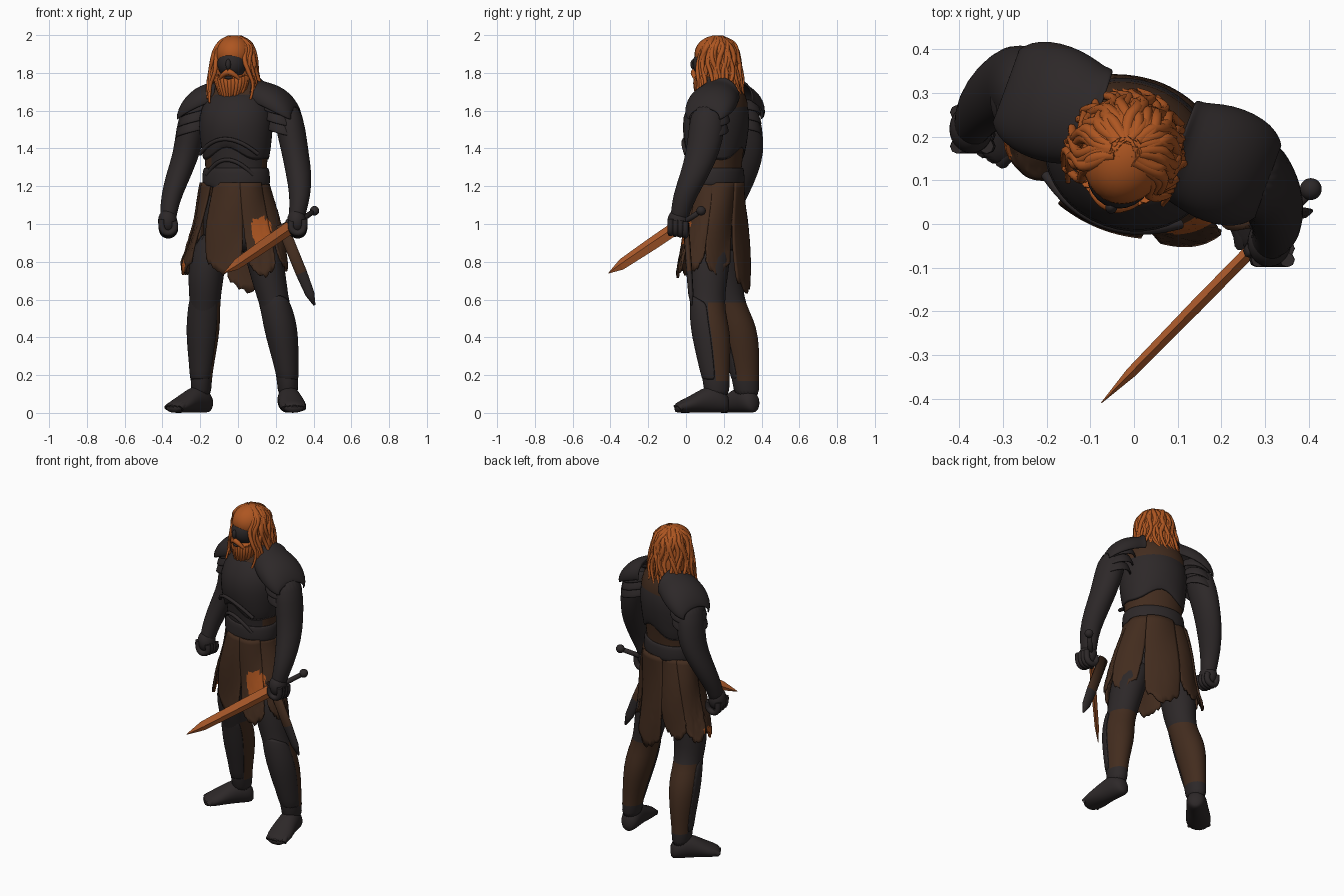
import bpy, bmesh, random
from math import sin, cos, pi, radians
from mathutils import Vector, Matrix

random.seed(4)
if "Cube" in bpy.data.objects:
    bpy.data.objects.remove(bpy.data.objects["Cube"])


def material(name, r, g, b):
    mat = bpy.data.materials.new(name)
    mat.use_nodes = True
    mat.diffuse_color = (r, g, b, 1)
    mat.node_tree.nodes["Principled BSDF"].inputs["Base Color"].default_value = (r, g, b, 1)
    return mat


STEEL = material("dark iron", .026, .021, .0215)
LEATHER = material("brown leather", .055, .025, .013)
HAIR = material("copper hair", .42, .092, .015)
BLADE = material("copper blade", .48, .12, .028)

BODY = Matrix.Translation((-.01, .16, 0)) @ Matrix.Rotation(radians(-20), 4, 'Z')
HEAD = Matrix.Translation((-.018, .165, 0)) @ Matrix.Rotation(radians(-15), 4, 'Z')
WORLD = Matrix()


def frame(origin, forward, up=(0, 0, 1)):
    """Matrix whose z axis runs forward and whose y axis leans to up."""
    z = Vector(forward).normalized()
    y = Vector(up)
    y = (y - z * y.dot(z)).normalized()
    rot = Matrix((y.cross(z), y, z)).transposed().to_4x4()
    return Matrix.Translation(origin) @ rot


def finish(name, bm, mats, matrix=WORLD, rule=None, subsurf=0, thick=0, smooth=True):
    bmesh.ops.transform(bm, matrix=matrix, verts=bm.verts)
    bmesh.ops.recalc_face_normals(bm, faces=bm.faces)
    for face in bm.faces:
        face.smooth = smooth
        if rule:
            face.material_index = int(rule(face.calc_center_median(), face.normal))
    mesh = bpy.data.meshes.new(name)
    bm.to_mesh(mesh)
    bm.free()
    obj = bpy.data.objects.new(name, mesh)
    bpy.context.collection.objects.link(obj)
    for mat in mats:
        mesh.materials.append(mat)
    if thick:
        obj.modifiers.new("Thickness", 'SOLIDIFY').thickness = thick
    if subsurf:
        mod = obj.modifiers.new("Smooth", 'SUBSURF')
        mod.levels = mod.render_levels = subsurf


def sheet(name, rows, mats, **options):
    """Open grid surface from equal rows of points."""
    bm = bmesh.new()
    grid = [[bm.verts.new(co) for co in row] for row in rows]
    for a, b in zip(grid, grid[1:]):
        for i in range(len(a) - 1):
            bm.faces.new((a[i], a[i + 1], b[i + 1], b[i]))
    finish(name, bm, mats, **options)


def loft(name, rings, mats, sides=20, caps=True, warp=None, **options):
    """Skin elliptical rings given as x, y, z, radius x, radius y."""
    bm = bmesh.new()
    loops = []
    for x, y, z, rx, ry in rings:
        loop = []
        for i in range(sides):
            a = 2 * pi * i / sides
            co = Vector((x + rx * sin(a), y - ry * cos(a), z))
            if warp:
                co.z += warp(co)
            loop.append(bm.verts.new(co))
        loops.append(loop)
    for low, high in zip(loops, loops[1:]):
        for i in range(sides):
            j = (i + 1) % sides
            bm.faces.new((low[i], low[j], high[j], high[i]))
    if caps:
        bm.faces.new(loops[0])
        bm.faces.new(loops[-1])
    finish(name, bm, mats, **options)


def ball(name, center, radii, mats, matrix=WORLD):
    bm = bmesh.new()
    bmesh.ops.create_uvsphere(bm, u_segments=28, v_segments=18, radius=1)
    finish(name, bm, mats, matrix @ Matrix.Translation(center) @ Matrix.Diagonal((*radii, 1)))


def tubes(name, paths, mat, depth, matrix=WORLD, taper=0):
    """Round strands through points, thinning to the end by taper."""
    curve = bpy.data.curves.new(name, 'CURVE')
    curve.dimensions = '3D'
    curve.bevel_depth = depth
    curve.bevel_resolution = 2
    curve.resolution_u = 4
    curve.use_fill_caps = True
    for path in paths:
        spline = curve.splines.new('NURBS')
        spline.points.add(len(path) - 1)
        for i, co in enumerate(path):
            spline.points[i].co = (*(matrix @ Vector(co)), 1)
            spline.points[i].radius = 1 - taper * (i / (len(path) - 1)) ** 2
        spline.order_u = 3
        spline.use_endpoint_u = True
    curve.materials.append(mat)
    bpy.context.collection.objects.link(bpy.data.objects.new(name, curve))


# Torso, breastplate and belt
loft("torso", [(0, 0, 1.08, .17, .13), (0, 0, 1.22, .165, .125), (0, 0, 1.34, .17, .135),
               (0, 0, 1.47, .19, .155), (0, .01, 1.6, .195, .165), (0, .03, 1.69, .17, .125),
               (0, .03, 1.75, .12, .085), (0, 0, 1.84, .06, .06)], [LEATHER, STEEL],
     matrix=BODY, subsurf=1, rule=lambda c, n: n.y < -.55 and c.z < 1.65)
loft("breastplate", [(0, 0, 1.4, .182, .15), (0, -.005, 1.46, .198, .172), (0, 0, 1.57, .205, .18),
                     (0, .012, 1.65, .178, .148), (0, .02, 1.69, .14, .12)], [STEEL], caps=False,
     matrix=BODY, subsurf=1, thick=.01, warp=lambda c: .04 * cos(c.x * 22) - .03 if c.z < 1.45 else 0)
loft("belt", [(0, 0, 1.2, .182, .142), (0, 0, 1.22, .188, .148), (0, 0, 1.28, .184, .146),
              (0, 0, 1.3, .176, .14)], [STEEL], caps=False, matrix=BODY, subsurf=1, thick=.012,
     warp=lambda c: -.05 * max(0, 1 - abs(c.x) / .1) if c.y < 0 and c.z < 1.25 else 0)
for level, reach, bulge in ((1.45, .165, .17), (1.34, .13, .142)):
    arc = [(reach * s / 6, -bulge * (1 - .35 * (s / 6) ** 2), level - .08 * (s / 6) ** 2)
           for s in range(-6, 7)]
    tubes("abdomen_plate_ridge", [arc], STEEL, .011, BODY)

# Shoulder armour: sloping cap with raised neck rim, over three arm bands
CAP = [(.098, .112, 1.675, .105), (.105, .122, 1.67, .11), (.118, .118, 1.665, .095), (.16, .132, 1.65, .1),
       (.21, .138, 1.63, .105), (.26, .132, 1.605, .1), (.3, .115, 1.58, .082), (.325, .085, 1.56, .05)]
for side, word in ((1, "left"), (-1, "right")):
    rows = [[(side * u, .05 + depth * sin(a / 5), base + height * cos(a / 5)) for a in range(-9, 10)]
            for u, depth, base, height in CAP]
    sheet(word + "_shoulder_cap", rows, [STEEL], matrix=BODY, subsurf=1, thick=.01)
    for k in range(3):
        u, z = side * (.228 + .014 * k), 1.6 - .05 * k
        loft(word + "_shoulder_band", [(u, .05, z + .05, .075, .095), (u, .05, z, .096, .117 - .004 * k),
                                       (u, .05, z - .014, .097, .118 - .004 * k)], [STEEL], caps=False,
             matrix=BODY, subsurf=1, thick=.01, warp=lambda c: -.25 * (side * c.x - .23))

# Arms
ARM_SIZE = [(.075, .085), (.08, .098), (.072, .09), (.07, .08), (.056, .066), (.045, .05), (.042, .048)]
ARMS = {"left": [(.25, .12, 1.65), (.28, .11, 1.5), (.302, .09, 1.38), (.322, .05, 1.27),
                 (.33, -.005, 1.15), (.315, -.03, 1.06), (.305, -.04, 1.0)],
        "right": [(-.22, .29, 1.65), (-.25, .31, 1.5), (-.27, .325, 1.38), (-.31, .305, 1.27),
                  (-.352, .265, 1.15), (-.368, .23, 1.06), (-.37, .22, 1.0)]}
for word, path in ARMS.items():
    loft(word + "_arm", [(*p, *s) for p, s in zip(path, ARM_SIZE)], [STEEL], subsurf=1)
    wrist = Vector(path[-2])
    ball(word + "_palm", wrist + Vector((-.005, -.012, -.045)), (.05, .056, .066), [STEEL])
    inward = -1 if word == "left" else 1
    fingers = []
    for f in range(4):
        root = wrist + Vector((0, -.052 + .026 * f, -.055 - .004 * f))
        fingers.append([root + Vector((inward * dx, 0, dz)) for dx, dz in
                        ((-.036, .02), (-.04, -.035), (0, -.06), (.042, -.03), (.03, .01))])
    tubes(word + "_fingers", fingers, STEEL, .017)

# Legs with leather calves, front greaves and feet
LEG_SIZE = [(.1, .11), (.1, .115), (.092, .1), (.08, .09), (.088, .098), (.085, .102),
            (.066, .084), (.055, .07), (.055, .068)]
LEGS = {"left": ([(.09, .13, .98), (.145, .12, .8), (.168, .115, .68), (.192, .115, .58), (.215, .12, .5),
                  (.232, .138, .4), (.252, .15, .27), (.263, .16, .17), (.265, .165, .07)],
                 (.15, -1, 0)),
        "right": ([(-.1, .2, .98), (-.165, .2, .8), (-.172, .2, .68), (-.175, .225, .58), (-.18, .26, .5),
                   (-.185, .285, .4), (-.19, .305, .27), (-.195, .315, .17), (-.195, .325, .07)],
                  (-.7, -.72, 0))}
for word, (path, toward) in LEGS.items():
    toward = Vector(toward).normalized()
    rings = [(*p, *s) for p, s in zip(path, LEG_SIZE)]
    facing = (toward + Vector((0, -.6, 0))).normalized()
    loft(word + "_leg", rings, [STEEL, LEATHER], subsurf=1,
         rule=lambda c, n: .17 < c.z < .58 and n.dot(facing) < .12)

    # Greave: front half of an enlarged shin
    rows = []
    for x, y, z, rx, ry in rings[3:8]:
        turns = [(i, Matrix.Rotation(i * pi / 11, 3, 'Z') @ facing) for i in range(-5, 6)]
        rows.append([(x + t.x * (rx + .005), y + t.y * (ry + .005),
                      z + (.05 * cos(i * .3) if z > .55 else 0)) for i, t in turns])
    sheet(word + "_greave", rows, [STEEL], subsurf=1, thick=.01)

    heel = Vector((path[-1][0], path[-1][1], 0)) - toward * .065
    loft(word + "_foot", [(0, .045, 0, .03, .04), (0, .06, .03, .054, .06), (0, .077, .08, .06, .077),
                          (0, .064, .15, .064, .064), (0, .045, .21, .075, .045), (0, .033, .26, .07, .033),
                          (0, .025, .295, .04, .024)], [STEEL], matrix=frame(heel, toward), subsurf=1)
    toes = [[heel + toward * d + toward.cross(Vector((0, 0, 1))) * s * .024 + Vector((0, 0, h))
             for d, h in ((.2, .055), (.25, .045), (.29 - .008 * abs(s), .024))] for s in range(-2, 3)]
    tubes(word + "_toes", toes, STEEL, .018)


# Skirt of hanging leather panels, splitting open towards the hem
def singed(c, n):
    patch = .075 < c.x < .18 and c.y < .08 and .88 + .9 * abs(c.x - .12) < c.z < 1.04 - .5 * abs(c.x - .13)
    return patch or (c.x < -.28 and c.z < .8 and c.y < .25)


def panel(name, angle, half, bottom, lift=0):
    cols, rows = 14, 18
    grid = []
    for j in range(rows + 1):
        t = j / rows
        line = []
        for i in range(cols + 1):
            s = 2 * i / cols - 1
            a = radians(angle + half * s * (1 - .25 * t * t))
            sway = lift + .008 * sin(3 * a + 5 * t) + .008 * cos(s * 1.5)
            low = bottom + .07 * abs(s) ** 1.5 + random.uniform(-.014, .014)
            spread = .042 if cos(a) > 0 else .015
            line.append(((.178 + .11 * t + sway) * sin(a),
                         -(.138 + spread * t + sway) * cos(a), 1.22 + (low - 1.22) * t))
        grid.append(line)
    sheet(name, grid, [LEATHER, HAIR], matrix=BODY, rule=singed, thick=.012)


loft("hips", [(0, 0, .84, .16, .11), (0, 0, .95, .19, .135), (0, 0, 1.1, .175, .13),
              (0, 0, 1.2, .165, .125)], [STEEL], matrix=BODY, subsurf=1)
for name, angle, half, bottom, lift in (
        ("front_skirt", -2, 27, .74, .004), ("front_left_skirt", 43, 21, .72, .008),
        ("front_right_skirt", -62, 22, .74, 0), ("left_skirt", 84, 24, .76, 0),
        ("right_skirt", -98, 24, .73, .01), ("back_left_skirt", 128, 28, .73, 0),
        ("back_right_skirt", -134, 27, .74, 0), ("back_skirt", 180, 27, .64, .01)):
    panel(name, angle, half, bottom, lift)

# Sword and scabbard
tip, pommel = Vector((-.075, -.41, .74)), Vector((.405, .08, 1.07))
length = (pommel - tip).length
grip = frame(pommel, tip - pommel)
loft("sword_blade", [(0, 0, .2, .015, .038), (0, 0, length * .55, .015, .036),
                     (0, 0, length * .86, .012, .03), (0, 0, length, .001, .002)], [BLADE],
     sides=4, matrix=grip, smooth=False)
loft("sword_grip", [(0, 0, 0, .014, .014), (0, 0, .2, .015, .015)], [STEEL], matrix=grip, sides=12)
loft("sword_guard", [(0, 0, .19, .018, .05), (0, 0, .215, .018, .05)], [STEEL], matrix=grip, sides=8)
ball("sword_pommel", pommel, (.025, .025, .025), [STEEL])
mouth, end = Vector((.23, 0, 1.0)), Vector((.405, .03, .57))
loft("scabbard", [(0, 0, 0, .032, .016), (0, 0, .28, .032, .016), (0, 0, .4, .026, .014),
                  (0, 0, (end - mouth).length, .006, .005)], [LEATHER, STEEL], sides=10,
     matrix=frame(mouth, end - mouth, (0, 1, 0)), rule=lambda c, n: c.z < .72)

# Head, face and beard
ball("scalp", (0, -.005, 1.9), (.098, .116, .098), [HAIR], HEAD)
ball("face", (0, -.04, 1.85), (.08, .092, .085), [STEEL], HEAD)
ball("nose", (0, -.13, 1.845), (.014, .016, .028), [STEEL], HEAD)
loft("hair_mass", [(0, .04, 1.66, .11, .08), (0, .03, 1.77, .122, .1), (0, .018, 1.87, .108, .1),
                   (0, .005, 1.93, .095, .1), (0, 0, 1.97, .07, .075), (0, 0, 1.985, .03, .03)],
     [HAIR], matrix=HEAD, subsurf=1)
ball("beard", (0, -.055, 1.735), (.088, .066, .07), [HAIR], HEAD)
ball("mouth", (0, -.122, 1.775), (.022, .01, .009), [STEEL], HEAD)
tubes("moustache", [[(0, -.126, 1.805), (s * .03, -.128, 1.799), (s * .06, -.1, 1.76)]
                    for s in (1, -1)], HAIR, .017, HEAD, .6)
beard_locks = []
for i in range(-6, 7):
    a = i * .22
    beard_locks.append([(.088 * sin(a), -.05 - .058 * cos(a), 1.8 - .035 * cos(a)),
                        (.088 * sin(a + .1), -.06 - .06 * cos(a), 1.73),
                        (.05 * sin(a), -.05 - .055 * cos(a), 1.65 + random.uniform(0, .025))])
tubes("beard_locks", beard_locks, HAIR, .016, HEAD, .7)

# Wavy locks swept back from the brow and falling to the shoulders
PROFILE = [(.02, 1.984), (.066, 1.966), (.096, 1.93), (.11, 1.87), (.122, 1.8), (.134, 1.73), (.14, 1.66)]
locks = []
for i in range(46):
    base = radians(52 + 256 * i / 45)
    phase = random.uniform(0, 2 * pi)
    lock = []
    for k, (r, z) in enumerate(PROFILE):
        a = base + .2 * sin(k * 1.7 + phase)
        r += random.uniform(-.008, .012)
        lock.append((r * sin(a), -r * cos(a), z + random.uniform(-.02, .03) * (k == 6)))
    locks.append(lock)
tubes("hair_locks", locks, HAIR, .015, HEAD, .6)
